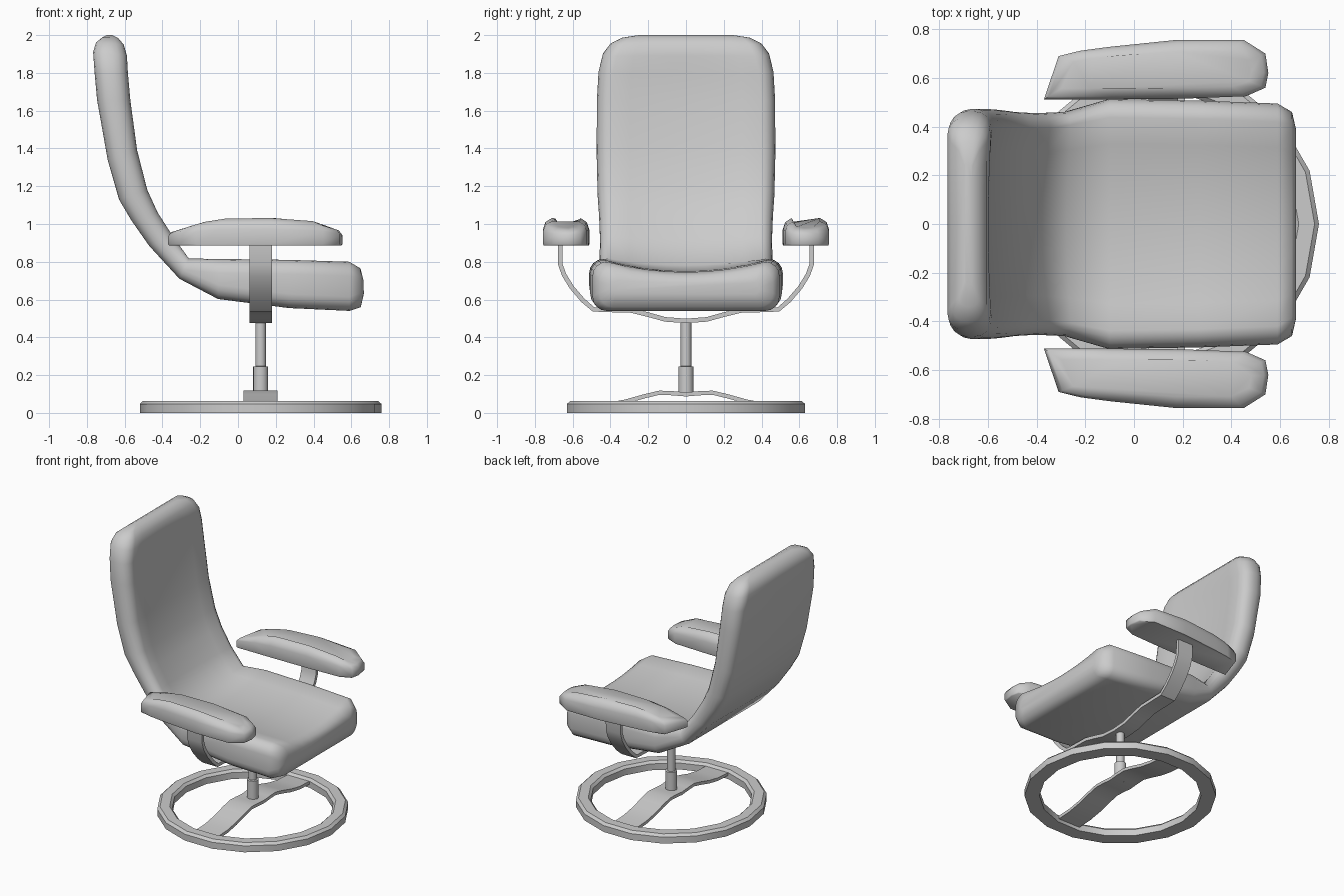
import bpy, bmesh
from math import cos, sin, pi, radians
from mathutils import Vector

if "Cube" in bpy.data.objects:
    bpy.data.objects.remove(bpy.data.objects["Cube"])

CX = 0.12  # x of the swivel axis


def loft(name, rings, closed=False, angle=35):
    """Skin a list of equal-length point loops; cap the ends unless closed."""
    bm = bmesh.new()
    loops = [[bm.verts.new(p) for p in ring] for ring in rings]
    pairs = list(zip(loops, loops[1:]))
    if closed:
        pairs.append((loops[-1], loops[0]))
    else:
        bm.faces.new(loops[0])
        bm.faces.new(loops[-1])
    for a, b in pairs:
        for i in range(len(a)):
            j = (i + 1) % len(a)
            bm.faces.new((a[i], a[j], b[j], b[i]))
    bmesh.ops.recalc_face_normals(bm, faces=bm.faces)
    mesh = bpy.data.meshes.new(name)
    bm.to_mesh(mesh)
    bm.free()
    ob = bpy.data.objects.new(name, mesh)
    bpy.context.collection.objects.link(ob)
    bpy.ops.object.select_all(action='DESELECT')
    bpy.context.view_layer.objects.active = ob
    ob.select_set(True)
    bpy.ops.object.shade_smooth_by_angle(angle=radians(angle))
    return ob


def strap(name, half, x0, x1, t):
    """Flat bent strip in the y-z plane; half path is mirrored in y."""
    path = [Vector((-y, z)) for y, z in reversed(half[1:])] + [Vector(p) for p in half]
    rings = []
    for i, p in enumerate(path):
        d = (path[min(i + 1, len(path) - 1)] - path[max(i - 1, 0)]).normalized()
        n = Vector((-d.y, d.x)) * t / 2
        a, b = p + n, p - n
        rings.append([(x0, *a), (x1, *a), (x1, *b), (x0, *b)])
    return loft(name, rings)


def section(f, b, w, dip):
    """Rounded cushion section between face point f and back point b."""
    f, b = Vector((f[0], 0, f[1])), Vector((b[0], 0, b[1]))
    t = (f - b).length
    up = (f - b) / t
    r = min(0.075, 0.45 * t)
    half = []  # from back centre round the +y side to the face centre
    for k in range(5):
        a = -pi / 2 + k * pi / 8
        half.append((w - r + r * cos(a), r + r * sin(a)))
    for k in range(5):
        a = k * pi / 8
        half.append((w - r + r * cos(a), t - r + r * sin(a)))
    for u in (0.75, 0.5, 0.25):
        y = u * (w - r)
        half.append((y, t - dip * (1 - u * u)))
    pts = [(0, 0)] + half + [(0, t - dip)] + [(-y, v) for y, v in reversed(half)]
    return [b + up * v + Vector((0, y, 0)) for y, v in pts]


# One-piece cushion: face x,z / back x,z / half width / hollow
stations = [
    (0.665, 0.70, 0.666, 0.63, 0.39, 0.01),
    (0.648, 0.765, 0.65, 0.56, 0.46, 0.04),
    (0.59, 0.80, 0.59, 0.54, 0.495, 0.055),
    (0.27, 0.81, 0.27, 0.555, 0.507, 0.06),
    (-0.10, 0.815, -0.106, 0.603, 0.513, 0.06),
    (-0.26, 0.817, -0.31, 0.71, 0.46, 0.04),
    (-0.345, 0.935, -0.47, 0.884, 0.455, 0.035),
    (-0.425, 1.06, -0.565, 1.02, 0.46, 0.03),
    (-0.48, 1.18, -0.63, 1.13, 0.468, 0.025),
    (-0.534, 1.39, -0.69, 1.34, 0.473, 0.02),
    (-0.57, 1.656, -0.746, 1.656, 0.472, 0.02),
    (-0.583, 1.80, -0.76, 1.81, 0.463, 0.015),
    (-0.588, 1.89, -0.767, 1.91, 0.44, 0.01),
    (-0.605, 1.95, -0.752, 1.96, 0.40, 0),
    (-0.635, 1.985, -0.72, 1.987, 0.34, 0),
    (-0.665, 2.0, -0.695, 2.0, 0.25, 0),
]
loft("seat_and_back_cushion",
     [section(s[0:2], s[2:4], s[4], s[5]) for s in stations], angle=60)

# Armrest pads: plan outline with the height of the crown at each point
outline = [(-0.37, 0.512, 0.97), (-0.31, 0.69, 0.99), (-0.22, 0.712, 1.012),
           (-0.10, 0.728, 1.028), (0.18, 0.757, 1.032), (0.45, 0.757, 1.015),
           (0.54, 0.70, 0.985), (0.552, 0.62, 0.98), (0.54, 0.56, 0.985),
           (0.46, 0.525, 1.012), (0.20, 0.515, 1.032), (-0.10, 0.512, 1.028),
           (-0.23, 0.512, 1.01)]


def armrest(name, side):
    def layer(inset, h):
        ring = []
        for x, y, top in outline:
            z = 0.885 + (top - 0.885) * h
            k = 1 - inset * 0.4
            ring.append((0.1 + (x - 0.1) * k, side * (0.63 + (y - 0.63) * (1 - inset)), z))
        return ring
    loft(name, [layer(0.03, 0), layer(0, 0.08), layer(0, 0.6),
                layer(0.1, 0.85), layer(0.38, 1)], angle=60)


armrest("armrest_left", 1)
armrest("armrest_right", -1)

# Bent strap carrying the armrests under the seat
strap("armrest_bracket",
      [(0, 0.487), (0.11, 0.495), (0.20, 0.52), (0.29, 0.542), (0.40, 0.545),
       (0.49, 0.548), (0.545, 0.595), (0.605, 0.665), (0.645, 0.73),
       (0.665, 0.785), (0.667, 0.90)],
      CX - 0.06, CX + 0.06, 0.024)

# Swivel column: turned profile of radius and height
column = [(0.04, 0.09), (0.04, 0.245), (0.028, 0.247), (0.028, 0.49)]
loft("swivel_column",
     [[(CX + r * cos(k * pi / 8), r * sin(k * pi / 8), z) for k in range(16)]
      for r, z in column])

# Bridge across the base ring
strap("base_bridge",
      [(0, 0.098), (0.07, 0.104), (0.14, 0.107), (0.22, 0.088), (0.32, 0.06),
       (0.42, 0.042), (0.57, 0.034)],
      CX - 0.09, CX + 0.09, 0.022)

# Eighteen-sided floor ring
profile = [(0.64, 0), (0.64, 0.047), (0.622, 0.064), (0.557, 0.064),
           (0.54, 0.047), (0.54, 0)]
loft("base_ring",
     [[(CX + r * cos(k * pi / 9), r * sin(k * pi / 9), z) for r, z in profile]
      for k in range(18)], closed=True)
